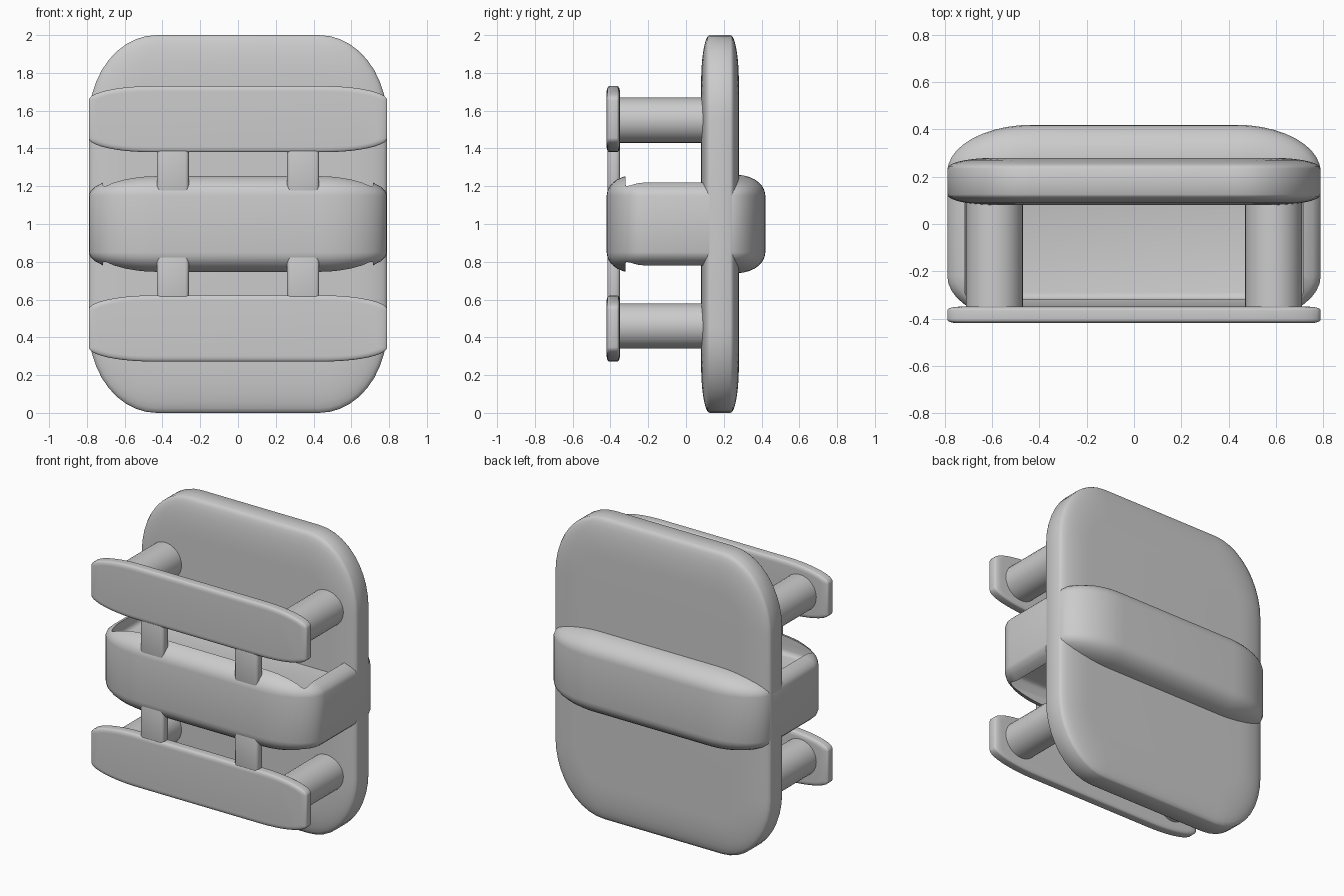
import bpy, bmesh, math
from mathutils import Vector

if "Cube" in bpy.data.objects:
    bpy.data.objects.remove(bpy.data.objects["Cube"])


def finish(obj, angle=35):
    bpy.ops.object.select_all(action='DESELECT')
    obj.select_set(True)
    bpy.context.view_layer.objects.active = obj
    bpy.ops.object.shade_smooth_by_angle(angle=math.radians(angle))


def new_object(name, bm):
    bmesh.ops.recalc_face_normals(bm, faces=bm.faces)
    mesh = bpy.data.meshes.new(name)
    bm.to_mesh(mesh)
    bm.free()
    obj = bpy.data.objects.new(name, mesh)
    bpy.context.collection.objects.link(obj)
    return obj


def pillow(name, centre, half, corner, inset, depth, edge, upright, seg=10, steps=7):
    """Rounded-rectangle slab with softened rims; upright slabs lie in the xz plane."""
    bm = bmesh.new()
    rings = []
    angles = [-90 + 90 * i / steps for i in range(steps + 1)]
    angles += [90 * i / steps for i in range(steps + 1)]
    for k, a in enumerate(angles):
        a = math.radians(a)
        sign = -1 if k <= steps else 1
        w = sign * edge + (depth - edge) * math.sin(a)
        ru = corner[0] - inset[0] * (1 - math.cos(a))
        rv = corner[1] - inset[1] * (1 - math.cos(a))
        ring = []
        for q in range(4):
            su = (1, -1, -1, 1)[q]
            sv = (1, 1, -1, -1)[q]
            for s in range(seg + 1):
                t = math.pi / 2 * (q + s / seg)
                u = su * (half[0] - corner[0]) + ru * math.cos(t)
                v = sv * (half[1] - corner[1]) + rv * math.sin(t)
                p = Vector((u, w, v)) if upright else Vector((u, v, w))
                ring.append(bm.verts.new(Vector(centre) + p))
        rings.append(ring)
    n = len(rings[0])
    for a, b in zip(rings, rings[1:]):
        for i in range(n):
            bm.faces.new((a[i], a[(i + 1) % n], b[(i + 1) % n], b[i]))
    bm.faces.new(rings[0])
    bm.faces.new(rings[-1])
    return new_object(name, bm)


def box(name, centre, size, bevel=0.0):
    bm = bmesh.new()
    bmesh.ops.create_cube(bm, size=1)
    for v in bm.verts:
        v.co = Vector(centre) + Vector([v.co[i] * size[i] for i in range(3)])
    if bevel:
        bmesh.ops.bevel(bm, geom=bm.edges[:], offset=bevel, segments=3,
                        profile=0.5, affect='EDGES')
    return new_object(name, bm)


# Large rounded back plate
finish(pillow("back_plate", (0, 0.18, 1), (0.79, 1.0), (0.36, 0.45),
              (0.2, 0.25), 0.1, 0.055, True))

# Middle band wrapped around the plate, with a tray recess above and below
band = pillow("middle_band", (0, 0, 1), (0.79, 0.42), (0.36, 0.20),
              (0.34, 0.15), 0.26, 0.15, False)
for label, z in (("upper", 1.28), ("lower", 0.72)):
    cutter = box(label + "_recess_cutter", (0, -0.08, z), (1.43, 0.48, 0.3), 0.03)
    cutter.hide_render = True
    cutter.hide_viewport = False
    mod = band.modifiers.new(label + "_recess", 'BOOLEAN')
    mod.operation = 'DIFFERENCE'
    mod.object = cutter
    mod.solver = 'EXACT'
    bpy.context.view_layer.objects.active = band
    bpy.ops.object.modifier_apply(modifier=mod.name)
    bpy.data.objects.remove(cutter, do_unlink=True)
finish(band)

for label, side in (("upper", 1), ("lower", -1)):
    # Front cross bars
    bar_z = 1.555 if side > 0 else 0.447
    finish(pillow(label + "_front_bar", (0, -0.385, bar_z), (0.79, 0.175),
                  (0.34, 0.075), (0.05, 0.03), 0.035, 0.02, True))
    for tag, sx in (("left", -1), ("right", 1)):
        # Round posts between bar and plate
        bpy.ops.mesh.primitive_cylinder_add(
            vertices=32, radius=0.12, depth=0.48,
            location=(sx * 0.59, -0.12, 1.55 if side > 0 else 0.46),
            rotation=(math.pi / 2, 0, 0))
        post = bpy.context.object
        post.name = f"{label}_{tag}_post"
        finish(post)
        # Short vertical links from bar to band
        finish(box(f"{label}_{tag}_link", (sx * 0.345, -0.382, 1 + side * 0.29),
                   (0.17, 0.065, 0.28), 0.02))
